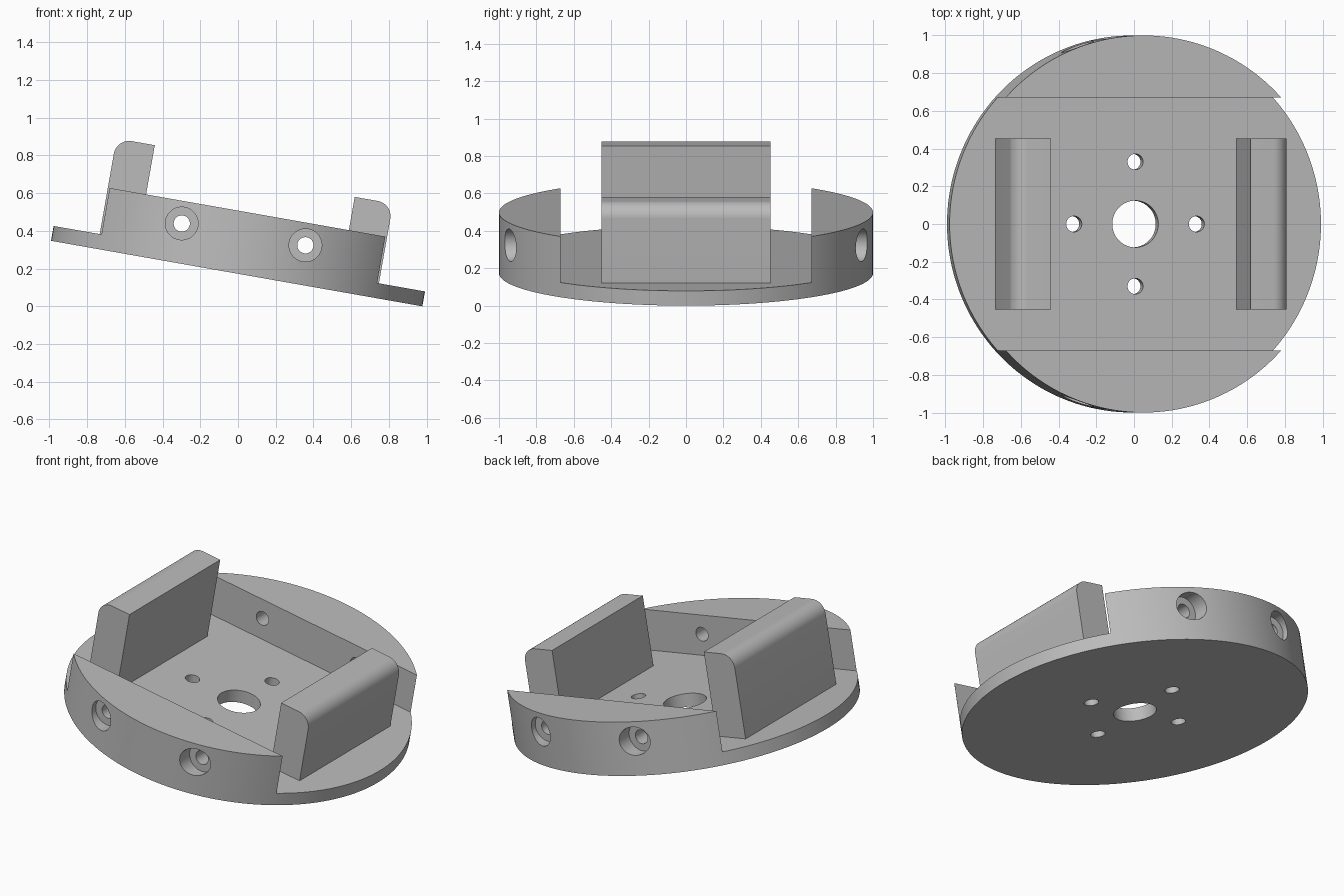
import bpy, bmesh, math
from mathutils import Matrix, Vector

cube = bpy.data.objects.get("Cube")
if cube:
    bpy.data.objects.remove(cube, do_unlink=True)

TILT = math.radians(10)
BASE, WALL = 0.08, 0.33       # plate thickness, rim height
SLOT = 0.67                   # half width of the channel between the rims
PLACE = Matrix.Translation((-0.007, 0, math.sin(TILT))) @ Matrix.Rotation(TILT, 4, 'Y')

grey = bpy.data.materials.new("grey plastic")
grey.use_nodes = True
COLOUR = (0.5, 0.5, 0.5, 1)
grey.diffuse_color = COLOUR
grey.node_tree.nodes["Principled BSDF"].inputs["Base Color"].default_value = COLOUR


def make(name, bm):
    bmesh.ops.recalc_face_normals(bm, faces=bm.faces)
    mesh = bpy.data.meshes.new(name)
    bm.to_mesh(mesh)
    bm.free()
    mesh.materials.append(grey)
    obj = bpy.data.objects.new(name, mesh)
    bpy.context.collection.objects.link(obj)
    return obj


def cylinder(name, radius, start, end, segments=48):
    """Cylinder running from point start to point end."""
    start, end = Vector(start), Vector(end)
    axis = end - start
    turn = axis.to_track_quat('Z', 'Y').to_matrix().to_4x4()
    bm = bmesh.new()
    bmesh.ops.create_cone(bm, cap_ends=True, segments=segments, radius1=radius,
                          radius2=radius, depth=axis.length,
                          matrix=Matrix.Translation((start + end) / 2) @ turn)
    return make(name, bm)


def cut(target, cutter):
    mod = target.modifiers.new("cut", 'BOOLEAN')
    mod.operation = 'DIFFERENCE'
    mod.solver = 'EXACT'
    mod.object = cutter
    cutter.hide_render = True
    bpy.context.view_layer.objects.active = target
    bpy.ops.object.modifier_apply(modifier=mod.name)
    bpy.data.objects.remove(cutter, do_unlink=True)


def finish(obj):
    obj.matrix_world = PLACE
    bpy.ops.object.select_all(action='DESELECT')
    obj.select_set(True)
    bpy.context.view_layer.objects.active = obj
    bpy.ops.object.shade_smooth_by_angle(angle=math.radians(30))


# Round plate with two rim segments, left by milling a channel
body = cylinder("round_base", 1, (0, 0, 0), (0, 0, WALL), 160)
bm = bmesh.new()
bmesh.ops.create_cube(bm, size=1, matrix=Matrix.Translation((0, 0, BASE + 0.5))
                      @ Matrix.Diagonal((3, 2 * SLOT, 1, 1)))
cut(body, make("channel_cutter", bm))

# Centre hole and four holes around it
cut(body, cylinder("centre_hole", 0.124, (0, 0, -0.1), (0, 0, 0.2), 64))
for i in range(4):
    a = i * math.pi / 2
    x, y = 0.33 * math.cos(a), 0.33 * math.sin(a)
    cut(body, cylinder("plate_hole", 0.042, (x, y, -0.1), (x, y, 0.2)))

# Counterbored screw holes through the rims
for side in (-1, 1):
    for x in (-0.333, 0.333):
        z = 0.211
        cut(body, cylinder("screw_hole", 0.043, (x, side * 0.5, z), (x, side * 1.2, z)))
        cut(body, cylinder("counterbore", 0.087, (x, side * 0.87, z), (x, side * 1.2, z)))
finish(body)


# Upright blocks with a rounded outer top edge
def upright(name, side, top, inner=0.546, outer=0.752, half=0.453, r=0.082):
    profile = [(inner, BASE), (outer, BASE)]
    for i in range(13):
        a = i / 12 * math.pi / 2
        profile.append((outer - r + r * math.cos(a), top - r + r * math.sin(a)))
    profile.append((inner, top))
    bm = bmesh.new()
    face = bm.faces.new([bm.verts.new((side * x, -half, z)) for x, z in profile])
    extruded = bmesh.ops.extrude_face_region(bm, geom=[face])["geom"]
    bmesh.ops.translate(bm, vec=(0, 2 * half, 0),
                        verts=[v for v in extruded if isinstance(v, bmesh.types.BMVert)])
    finish(make(name, bm))


upright("left_upright", 1, 0.509)
upright("right_upright", -1, 0.595)
